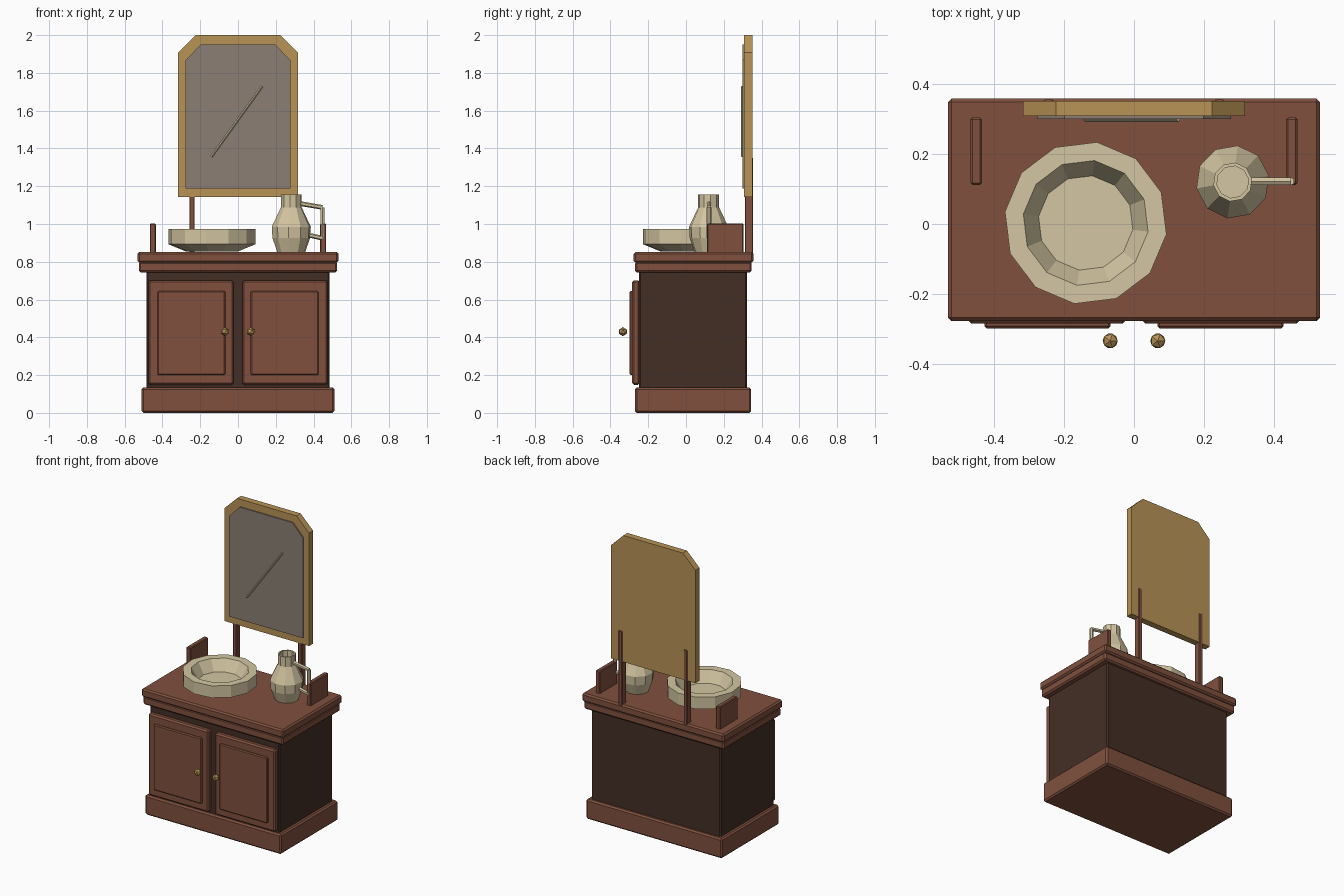
import bpy, bmesh, math
from mathutils import Vector

if "Cube" in bpy.data.objects:
    bpy.data.objects.remove(bpy.data.objects["Cube"])


def mat(name, r, g, b):
    lin = lambda c: ((c / 255 + 0.055) / 1.055) ** 2.4 if c > 10 else c / 255 / 12.92
    m = bpy.data.materials.new(name)
    m.diffuse_color = (lin(r), lin(g), lin(b), 1)
    m.use_nodes = True
    m.node_tree.nodes["Principled BSDF"].inputs["Base Color"].default_value = m.diffuse_color
    return m


WOOD = mat("red brown wood", 128, 80, 61)
DARK = mat("dark wood", 68, 47, 37)
CREAM = mat("cream ceramic", 212, 198, 162)
GOLD = mat("gold", 184, 147, 86)
GLASS = mat("mirror glass", 139, 127, 115)


def finish(bm, name, m):
    bmesh.ops.recalc_face_normals(bm, faces=bm.faces[:])
    me = bpy.data.meshes.new(name)
    bm.to_mesh(me)
    bm.free()
    me.materials.append(m)
    ob = bpy.data.objects.new(name, me)
    bpy.context.collection.objects.link(ob)
    return ob


def box(name, x0, x1, y0, y1, z0, z1, m, bevel=0.01):
    bm = bmesh.new()
    bmesh.ops.create_cube(bm, size=1)
    for v in bm.verts:
        v.co = Vector((x0 + (v.co.x + .5) * (x1 - x0),
                       y0 + (v.co.y + .5) * (y1 - y0),
                       z0 + (v.co.z + .5) * (z1 - z0)))
    if bevel:
        bmesh.ops.bevel(bm, geom=bm.edges[:], offset=bevel, segments=1,
                        profile=0.5, affect='EDGES')
    return finish(bm, name, m)


def plate(name, pts, y0, y1, m):
    """Extrude an x-z outline along y."""
    bm = bmesh.new()
    f = bm.faces.new([bm.verts.new((x, y0, z)) for x, z in pts])
    r = bmesh.ops.extrude_face_region(bm, geom=[f])
    for v in r["geom"]:
        if isinstance(v, bmesh.types.BMVert):
            v.co.y = y1
    return finish(bm, name, m)


def clipped(w, top_w, z0, z1, z2):
    return [(-w, z0), (w, z0), (w, z1), (top_w, z2), (-top_w, z2), (-w, z1)]


def lathe(name, profile, cx, cy, sides, turn, m):
    """Revolve a radius-height profile, capped at both ends."""
    bm = bmesh.new()
    rings = []
    for r, z in profile:
        rings.append([bm.verts.new((cx + r * math.cos(turn + math.tau * i / sides),
                                    cy + r * math.sin(turn + math.tau * i / sides), z))
                      for i in range(sides)])
    for a, b in zip(rings, rings[1:]):
        for i in range(sides):
            j = (i + 1) % sides
            bm.faces.new((a[i], a[j], b[j], b[i]))
    bm.faces.new(rings[0])
    bm.faces.new(rings[-1])
    return finish(bm, name, m)


def rod(name, a, b, r, sides, m):
    a, b = Vector(a), Vector(b)
    bm = bmesh.new()
    bmesh.ops.create_cone(bm, cap_ends=True, segments=sides, radius1=r, radius2=r,
                          depth=(b - a).length)
    ob = finish(bm, name, m)
    ob.location = (a + b) / 2
    ob.rotation_euler = (b - a).to_track_quat('Z', 'Y').to_euler()
    return ob


# Cabinet
box("plinth", -.51, .51, -.27, .345, 0, .135, WOOD)
box("cabinet_body", -.485, .485, -.25, .323, .05, .76, DARK, .008)
box("top_moulding", -.525, .525, -.27, .348, .743, .8, WOOD)
box("counter_top", -.532, .532, -.277, .358, .795, .852, WOOD)

# Mirrored doors, knobs, side boards and mirror posts
for s, side in ((-1, "left"), (1, "right")):
    def sbox(name, a, b, *rest):
        return box(side + name, min(s * a, s * b), max(s * a, s * b), *rest)
    sbox("_door", .023, .475, -.285, -.245, .148, .702, WOOD, .01)
    sbox("_door_panel", .067, .427, -.298, -.27, .2, .645, WOOD, .006)
    sbox("_side_board", .435, .467, .112, .304, .84, 1.003, WOOD, .005)
    sbox("_mirror_post", .23, .258, .312, .356, .84, 1.35, WOOD, .004)
    bm = bmesh.new()
    bmesh.ops.create_icosphere(bm, subdivisions=1, radius=.024)
    finish(bm, side + "_knob", GOLD).location = (s * .068, -.334, .43)

# Mirror
plate("mirror_frame", clipped(.317, .223, 1.143, 1.908, 2.0), .308, .352, GOLD)
plate("mirror_glass", clipped(.277, .198, 1.188, 1.867, 1.95), .3, .315, GLASS)
rod("mirror_glint", (-.14, .298, 1.357), (.127, .298, 1.728), .006, 4, CREAM)

# Wash basin
lathe("basin", [(.14, .855), (.233, .893), (.233, .974), (.18, .974), (.136, .9)],
      -.138, .003, 12, math.radians(-8), CREAM)

# Water jug with handle
lathe("jug", [(.075, .852), (.101, .925), (.105, .985), (.056, 1.088), (.056, 1.155),
              (.046, 1.155), (.046, 1.09)], .282, .12, 10, math.radians(10), CREAM)
path = [(.33, .122, 1.108), (.447, .122, 1.088), (.447, .122, .925), (.37, .122, .942)]
for i, (a, b) in enumerate(zip(path, path[1:])):
    rod("jug_handle_%d" % (i + 1), a, b, .0125, 6, CREAM)
